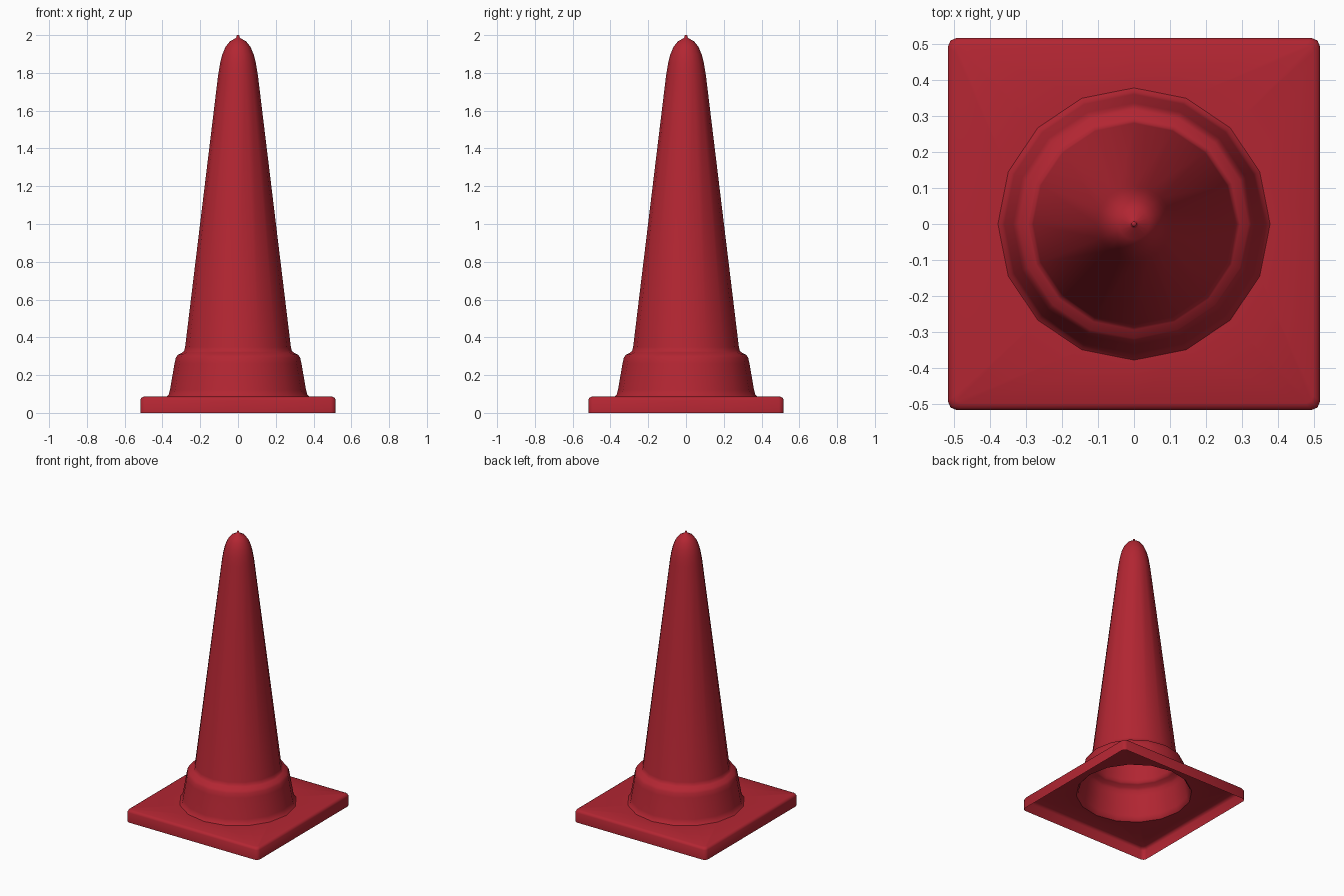
import bpy, bmesh, math

if "Cube" in bpy.data.objects:
    bpy.data.objects.remove(bpy.data.objects["Cube"])

red = bpy.data.materials.new("cone_red")
red.diffuse_color = (0.45, 0.019, 0.032, 1)
red.use_nodes = True
red.node_tree.nodes["Principled BSDF"].inputs["Base Color"].default_value = red.diffuse_color
N = 16


def circle(r, z):
    return [(r * math.cos(2 * math.pi * i / N), r * math.sin(2 * math.pi * i / N), z)
            for i in range(N)]


def square(h, c, z):
    # rounded square: per quarter one side midpoint and three corner points
    k = h - c + c * math.sqrt(0.5)
    pts = []
    for q in range(4):
        ca, sa = round(math.cos(q * math.pi / 2)), round(math.sin(q * math.pi / 2))
        for x, y in ((h, 0), (h, h - c), (k, k), (h - c, h)):
            pts.append((x * ca - y * sa, x * sa + y * ca, z))
    return pts


def loft(name, loops, cap=False, angle=50):
    bm = bmesh.new()
    rings = [[bm.verts.new(p) for p in loop] for loop in loops]
    for a, b in zip(rings, rings[1:]):
        for i in range(N):
            j = (i + 1) % N
            bm.faces.new((a[i], a[j], b[j], b[i]))
    if cap:
        bm.faces.new(rings[-1])
    mesh = bpy.data.meshes.new(name)
    bm.to_mesh(mesh)
    bm.free()
    mesh.materials.append(red)
    ob = bpy.data.objects.new(name, mesh)
    bpy.context.collection.objects.link(ob)
    bpy.ops.object.select_all(action='DESELECT')
    ob.select_set(True)
    bpy.context.view_layer.objects.active = ob
    bpy.ops.object.shade_smooth_by_angle(angle=math.radians(angle))
    return ob


# Hollow square base, open underneath, with a round hole under the cone
loft("base_plate", [square(0.517, 0.025, 0), square(0.517, 0.025, 0.068),
                    square(0.511, 0.024, 0.08), square(0.498, 0.02, 0.086),
                    circle(0.378, 0.086)])

# Hollow cone: flared collar, shoulder, tapering body, rounded tip and small nub
profile = [(0.378, 0.086), (0.367, 0.097), (0.36, 0.122), (0.336, 0.262), (0.329, 0.292),
           (0.318, 0.308), (0.294, 0.32), (0.285, 0.328), (0.28, 0.348),
           (0.105, 1.79), (0.095, 1.85), (0.084, 1.895), (0.066, 1.938), (0.043, 1.967),
           (0.012, 1.984), (0.008, 1.988), (0.007, 1.997), (0.004, 2.0)]
loft("cone_body", [circle(r, z) for r, z in profile], cap=True)
